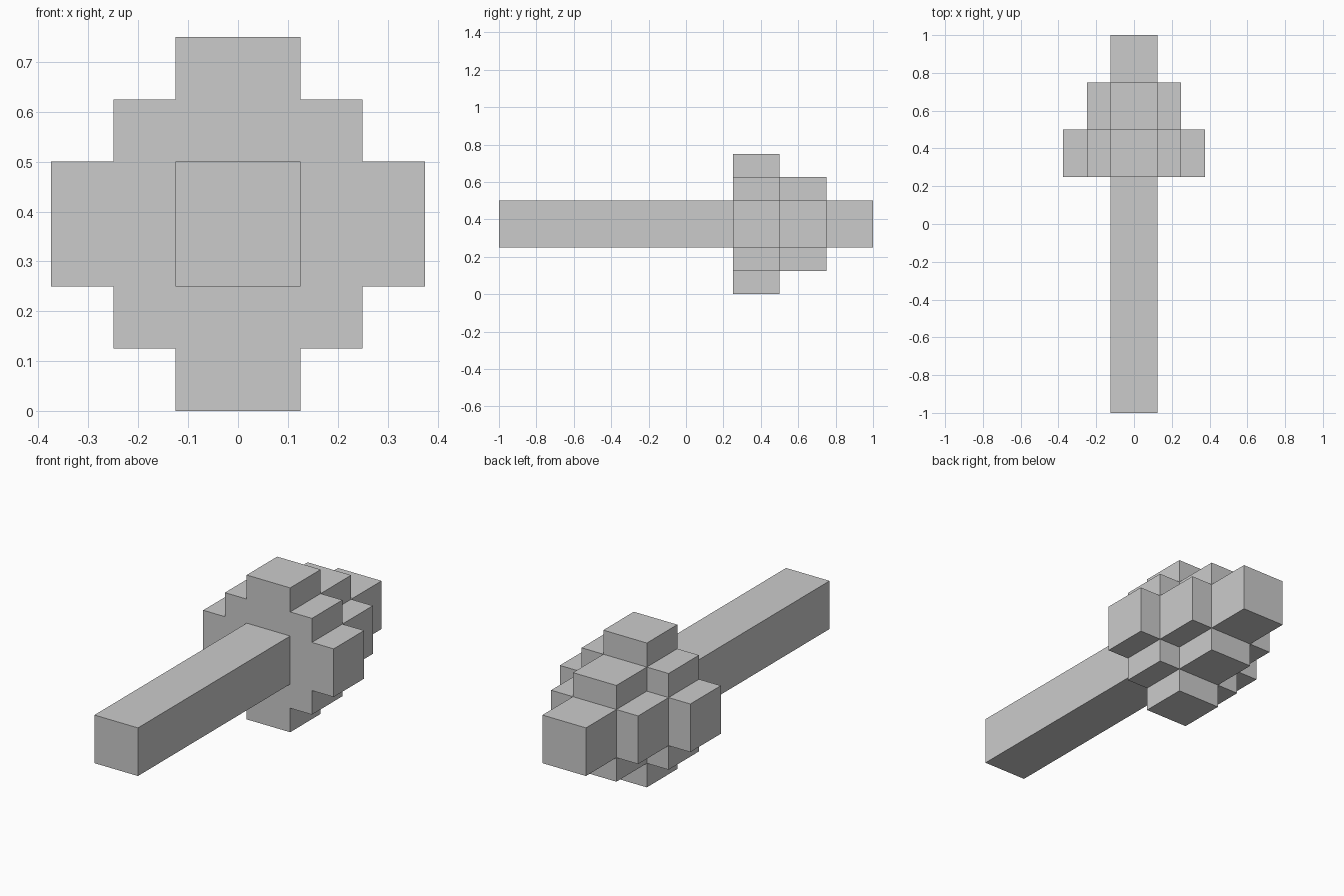
import bpy, bmesh

if "Cube" in bpy.data.objects:
    bpy.data.objects.remove(bpy.data.objects["Cube"])

U = 0.125      # step size
CZ = 0.375     # height of the central axis


def stepped_prism(name, steps, y0, y1):
    """Extrude a stepped diamond outline (in x/z) from y0 to y1."""
    # staircase of one quadrant, from the right side up to the top
    quad = []
    for i in range(steps):
        x, z = (steps - i) * U, (i + 1) * U
        if i:
            quad.append((x, z - U))
        quad.append((x, z))
    # mirror the quadrant around the axis
    half = quad + [(-x, z) for x, z in reversed(quad)]
    outline = half + [(-x, -z) for x, z in half]

    bm = bmesh.new()
    face = bm.faces.new([bm.verts.new((x, y0, CZ + z)) for x, z in outline])
    ext = bmesh.ops.extrude_face_region(bm, geom=[face], use_keep_orig=True)
    verts = [g for g in ext["geom"] if isinstance(g, bmesh.types.BMVert)]
    bmesh.ops.translate(bm, verts=verts, vec=(0, y1 - y0, 0))
    bmesh.ops.recalc_face_normals(bm, faces=bm.faces)
    mesh = bpy.data.meshes.new(name)
    bm.to_mesh(mesh)
    bm.free()
    obj = bpy.data.objects.new(name, mesh)
    bpy.context.collection.objects.link(obj)
    return obj


# Square shaft running from the front end to the pointed tip
stepped_prism("shaft", 1, -1.0, 1.0)
# Wide stepped base of the head
stepped_prism("head_base", 3, 0.25, 0.5)
# Smaller cross-shaped step behind it
stepped_prism("head_step", 2, 0.5, 0.75)
